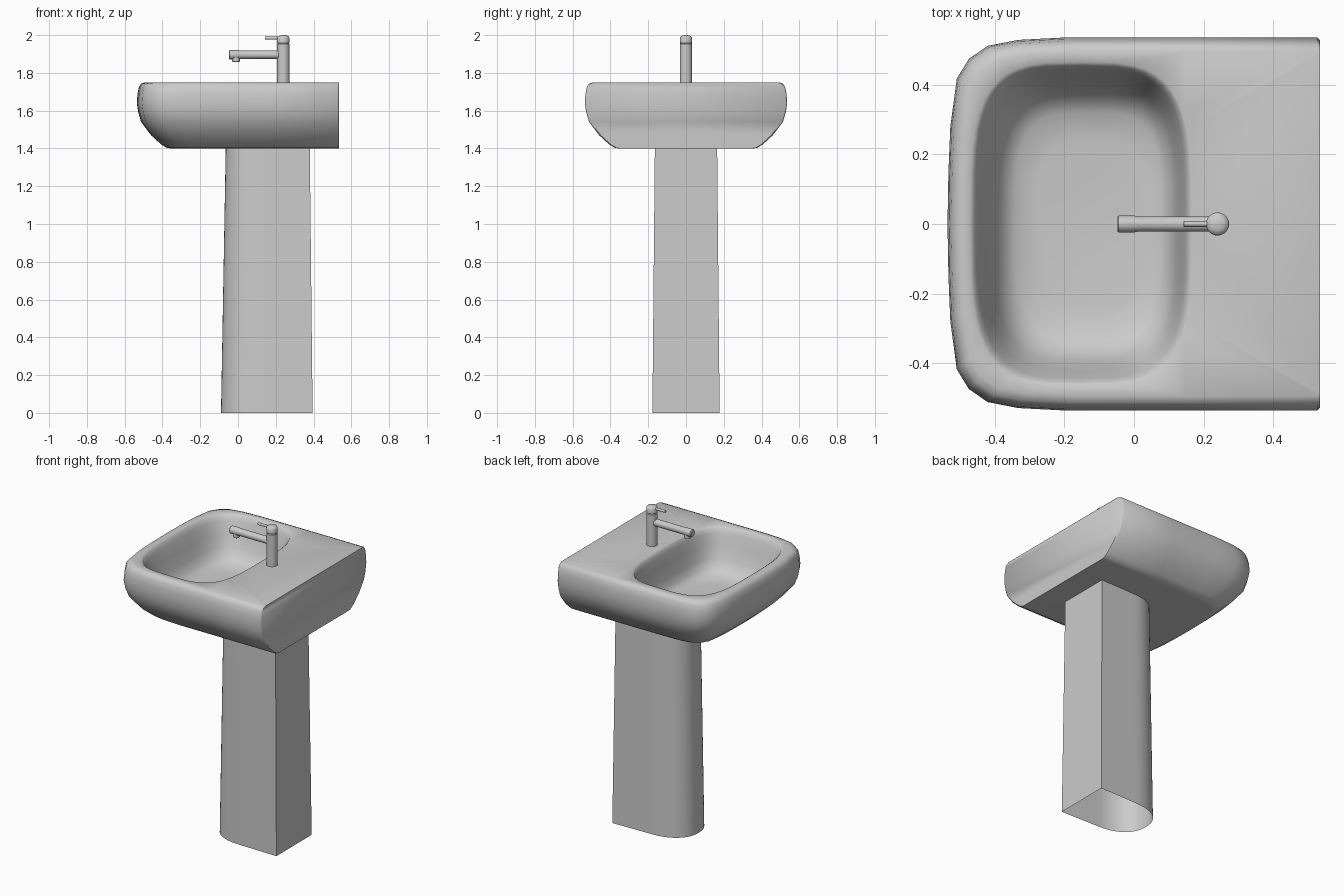
import bpy, bmesh, math
from mathutils import Vector

if "Cube" in bpy.data.objects:
    bpy.data.objects.remove(bpy.data.objects["Cube"])


def loft(bm, rings, cap_start=False, cap_end=False):
    """Skin a list of equal-length point rings and return the vertex rings."""
    vr = [[bm.verts.new(p) for p in r] for r in rings]
    for a, b in zip(vr, vr[1:]):
        n = len(a)
        for i in range(n):
            j = (i + 1) % n
            bm.faces.new((a[i], a[j], b[j], b[i]))
    if cap_start:
        bm.faces.new(vr[0])
    if cap_end:
        bm.faces.new(vr[-1])
    return vr


def finish(bm, name, angle=40):
    bmesh.ops.recalc_face_normals(bm, faces=bm.faces[:])
    me = bpy.data.meshes.new(name)
    bm.to_mesh(me)
    bm.free()
    ob = bpy.data.objects.new(name, me)
    bpy.context.collection.objects.link(ob)
    bpy.ops.object.select_all(action='DESELECT')
    ob.select_set(True)
    bpy.context.view_layer.objects.active = ob
    bpy.ops.object.shade_smooth_by_angle(angle=math.radians(angle))
    return ob


def sgnpow(v, p):
    return math.copysign(abs(v) ** p, v)


def superellipse(cx, a, b, z, e, n=48):
    return [(cx + a * sgnpow(math.cos(t), 2 / e), b * sgnpow(math.sin(t), 2 / e), z)
            for t in (2 * math.pi * i / n for i in range(n))]


def mirrored(half):
    """Close a half outline that starts on the centre line (y = 0)."""
    return half + [(x, -y, z) for x, y, z in reversed(half[1:])]


# Basin: rounded front, straight sides, flat back
CORNER = [(-1, 0), (-.995, .28), (-.985, .52), (-.95, .78), (-.885, .885),
          (-.785, .955), (-.62, .987), (-.37, 1)]


def basin_ring(h, z):
    pts = [(x * h, y * h, z) for x, y in CORNER]
    return mirrored(pts + [(0.15, h, z), (0.527, h, z), (0.535, h - 0.008, z)])


bm = bmesh.new()
outer = loft(bm, [basin_ring(h, z) for h, z in (
    (.35, 1.4), (.375, 1.402), (.405, 1.42), (.46, 1.47), (.513, 1.54), (.528, 1.59),
    (.536, 1.64), (.532, 1.69), (.525, 1.725), (.513, 1.743), (.495, 1.75))], cap_start=True)
bowl = loft(bm, [superellipse(cx, a, b, z, e) for cx, a, b, z, e in (
    (-.153, .318, .465, 1.75, 3.6), (-.152, .308, .455, 1.742, 3.6),
    (-.15, .298, .443, 1.715, 3.6), (-.145, .28, .42, 1.65, 3.6),
    (-.14, .262, .392, 1.57, 3.6), (-.135, .24, .36, 1.52, 3.6),
    (-.13, .21, .32, 1.495, 3.6), (-.125, .15, .24, 1.485, 3.2))], cap_end=True)
loop_edges = [bm.edges.get((r[i - 1], r[i]))
              for r in (outer[-1], bowl[0]) for i in range(len(r))]
bmesh.ops.triangle_fill(bm, edges=loop_edges, use_beauty=True, normal=Vector((0, 0, 1)))
finish(bm, "basin", 50)


# Pedestal: tapered D-shaped shell, open underneath
def pedestal_ring(front, back, w, z, n=14):
    cx = 0.14
    pts = []
    for i in range(n + 1):
        t = math.pi / 2 * i / n
        pts.append((cx - (cx - front) * math.cos(t) ** (2 / 2.3),
                    w * .97 * math.sin(t) ** (2 / 2.3), z))
    return mirrored(pts + [(back, w, z)])


bm = bmesh.new()
loft(bm, [pedestal_ring(-.09, .395, .178, 0), pedestal_ring(-.065, .38, .165, 1.4)])
finish(bm, "pedestal")


# Tap parts: turned shapes along an axis
def turned(name, profile, origin, axis='Z', n=32):
    bm = bmesh.new()
    rings = []
    for r, h in profile:
        ring = []
        for i in range(n):
            c = r * math.cos(2 * math.pi * i / n)
            s = r * math.sin(2 * math.pi * i / n)
            p = (c, s, h) if axis == 'Z' else (h, c, s)
            ring.append(Vector(p) + Vector(origin))
        rings.append(ring)
    loft(bm, rings, True, True)
    return finish(bm, name)


turned("tap_body", [(.033, 0), (.033, .204), (.029, .208)], (.24, 0, 1.748))
turned("tap_cap", [(.029, 0), (.033, .004), (.033, .03), (.029, .038), (.018, .043), (.006, .045)],
       (.24, 0, 1.955))
turned("tap_spout", [(.02, 0), (.024, .004), (.024, .05), (.022, .06), (.022, .27)],
       (-.048, 0, 1.896), 'X')
turned("tap_nozzle", [(.018, 0), (.021, .003), (.021, .03)], (-.01, 0, 1.858))
turned("tap_lever", [(.006, 0), (.008, .002), (.008, .09)], (.142, 0, 1.984), 'X', 16)
